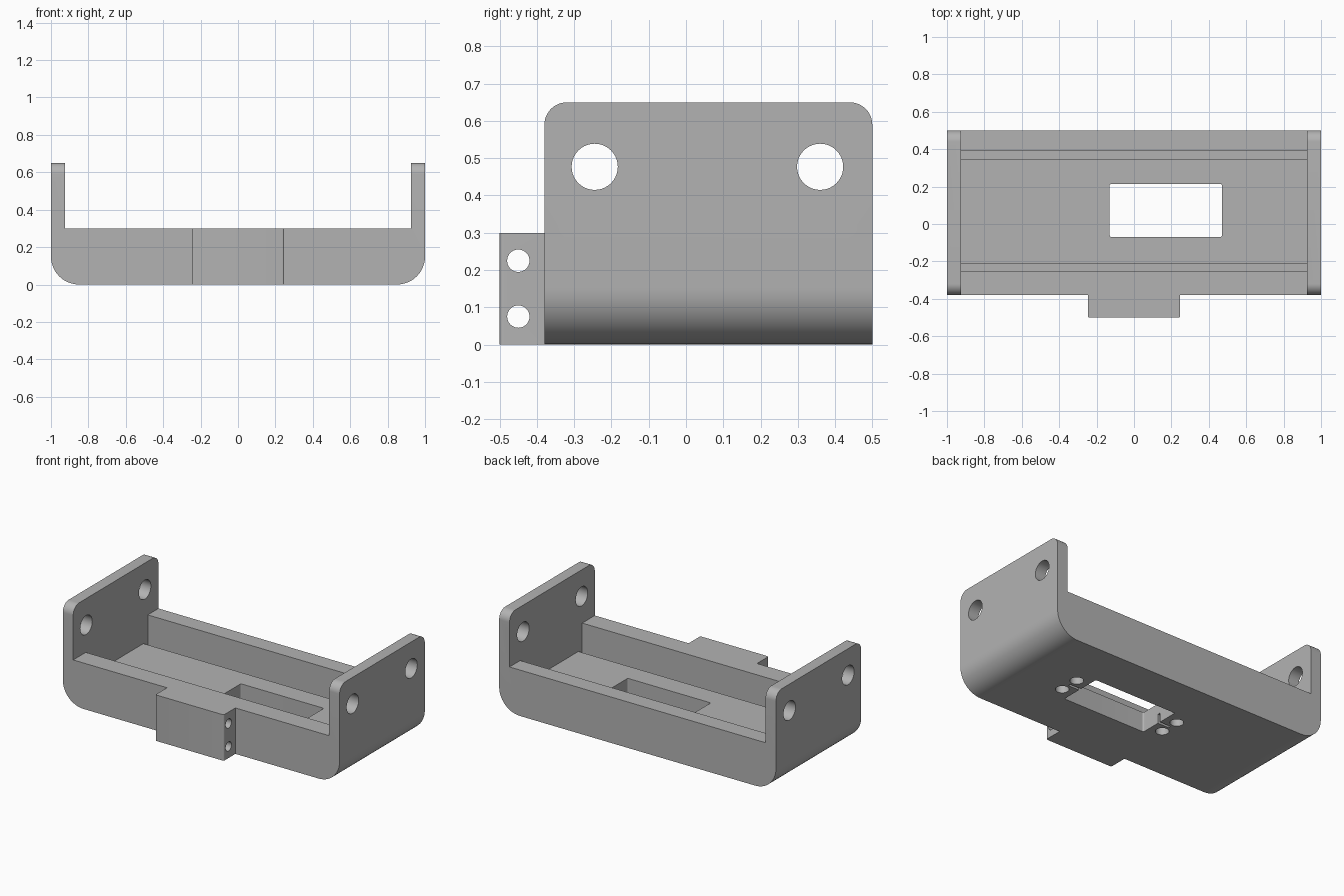
import bpy, bmesh, math
from mathutils import Vector

cube = bpy.data.objects.get("Cube")
if cube:
    bpy.data.objects.remove(cube, do_unlink=True)

grey = bpy.data.materials.new("plain_grey")
grey.use_nodes = True
colour = (0.45, 0.45, 0.45, 1)
grey.diffuse_color = colour
grey.node_tree.nodes["Principled BSDF"].inputs["Base Color"].default_value = colour

# Outline coordinates (u, v) and depth w for each extrusion axis
AXES = {"x": lambda u, v, w: (w, u, v),
        "y": lambda u, v, w: (u, w, v),
        "z": lambda u, v, w: (u, v, w)}


def prism(name, outline, axis, lo, hi):
    """Extrude a closed outline along an axis."""
    place = AXES[axis]
    bm = bmesh.new()
    face = bm.faces.new([bm.verts.new(place(u, v, lo)) for u, v in outline])
    ext = bmesh.ops.extrude_face_region(bm, geom=[face])
    move = Vector(place(0, 0, hi - lo))
    bmesh.ops.translate(bm, vec=move, verts=[g for g in ext["geom"] if isinstance(g, bmesh.types.BMVert)])
    bmesh.ops.recalc_face_normals(bm, faces=bm.faces)
    mesh = bpy.data.meshes.new(name)
    bm.to_mesh(mesh)
    bm.free()
    mesh.materials.append(grey)
    obj = bpy.data.objects.new(name, mesh)
    bpy.context.collection.objects.link(obj)
    return obj


def arc(u, v, r, start, end, steps=12):
    angles = [math.radians(start + (end - start) * i / steps) for i in range(steps + 1)]
    return [(u + r * math.cos(a), v + r * math.sin(a)) for a in angles]


def circle(u, v, r):
    return arc(u, v, r, 0, 360, 40)[:-1]


def rectangle(u0, u1, v0, v1, r):
    """Rectangle with rounded corners."""
    return (arc(u1 - r, v1 - r, r, 0, 90) + arc(u0 + r, v1 - r, r, 90, 180)
            + arc(u0 + r, v0 + r, r, 180, 270) + arc(u1 - r, v0 + r, r, 270, 360))


def combine(obj, tool, operation="DIFFERENCE"):
    mod = obj.modifiers.new("combine", "BOOLEAN")
    mod.operation = operation
    mod.solver = "EXACT"
    mod.object = tool
    bpy.context.view_layer.objects.active = obj
    bpy.ops.object.modifier_apply(modifier=mod.name)
    bpy.data.objects.remove(tool, do_unlink=True)


FRONT, BACK, TOP, RIM = -0.38, 0.5, 0.65, 0.3
INNER, FLOOR, GROOVE = 0.925, 0.13, 0.075

# Cradle: U-shaped section with rounded lower corners
right_half = arc(0.85, 0.15, 0.15, -90, 0) + [(1, TOP), (INNER, TOP), (INNER, RIM)]
left_half = [(-u, v) for u, v in reversed(right_half)]
cradle = prism("cradle", right_half + left_half, "y", FRONT, BACK)

# Rounded upper corners of the end plates
r = 0.06
side = ([(FRONT, -0.1), (BACK, -0.1)] + arc(BACK - r, TOP - r, r, 0, 90)
        + arc(FRONT + r, TOP - r, r, 90, 180))
combine(cradle, prism("side_trim", side, "x", -1.1, 1.1), "INTERSECT")

# Tray pocket with a groove along each long wall
pocket = [(-0.25, 0.4), (-0.25, GROOVE), (-0.21, GROOVE), (-0.21, FLOOR),
          (0.345, FLOOR), (0.345, GROOVE), (0.39, GROOVE), (0.39, 0.4)]
combine(cradle, prism("pocket_cutter", pocket, "x", -INNER, INNER))

# Floor window
combine(cradle, prism("window_cutter", rectangle(-0.13, 0.47, -0.07, 0.215, 0.01), "z", -0.1, 0.2))

# Screw holes and slots under the floor, at both ends of the window
for sign in (-1, 1):
    x = 0.17 + sign * 0.38
    for y in (0.005, 0.137):
        combine(cradle, prism("screw_cutter", circle(x, y, 0.04), "z", -0.1, 0.1))
    ends = sorted((0.17 + sign * 0.28, x))
    slot = rectangle(ends[0], ends[1], 0.062, 0.08, 0.004)
    combine(cradle, prism("slot_cutter", slot, "z", -0.1, 0.06))

# Mounting holes through both end plates
for y in (-0.245, 0.36):
    combine(cradle, prism("plate_hole_cutter", circle(y, 0.477, 0.062), "x", -1.1, 1.1))

# Front lug with rounded front edges and two cross holes
r = 0.01
lug_outline = ([(0.247, FRONT), (-0.247, FRONT)] + arc(-0.247 + r, -0.5 + r, r, 180, 270, 6)
               + arc(0.247 - r, -0.5 + r, r, 270, 360, 6))
lug = prism("front_lug", lug_outline, "z", 0, RIM)
for z in (0.075, 0.225):
    combine(lug, prism("lug_hole_cutter", circle(-0.45, z, 0.03), "x", -0.4, 0.4))

# Smooth the rounded surfaces, keep corners crisp
for obj in (cradle, lug):
    bpy.ops.object.select_all(action="DESELECT")
    obj.select_set(True)
    bpy.context.view_layer.objects.active = obj
    bpy.ops.object.shade_smooth_by_angle(angle=math.radians(30))
